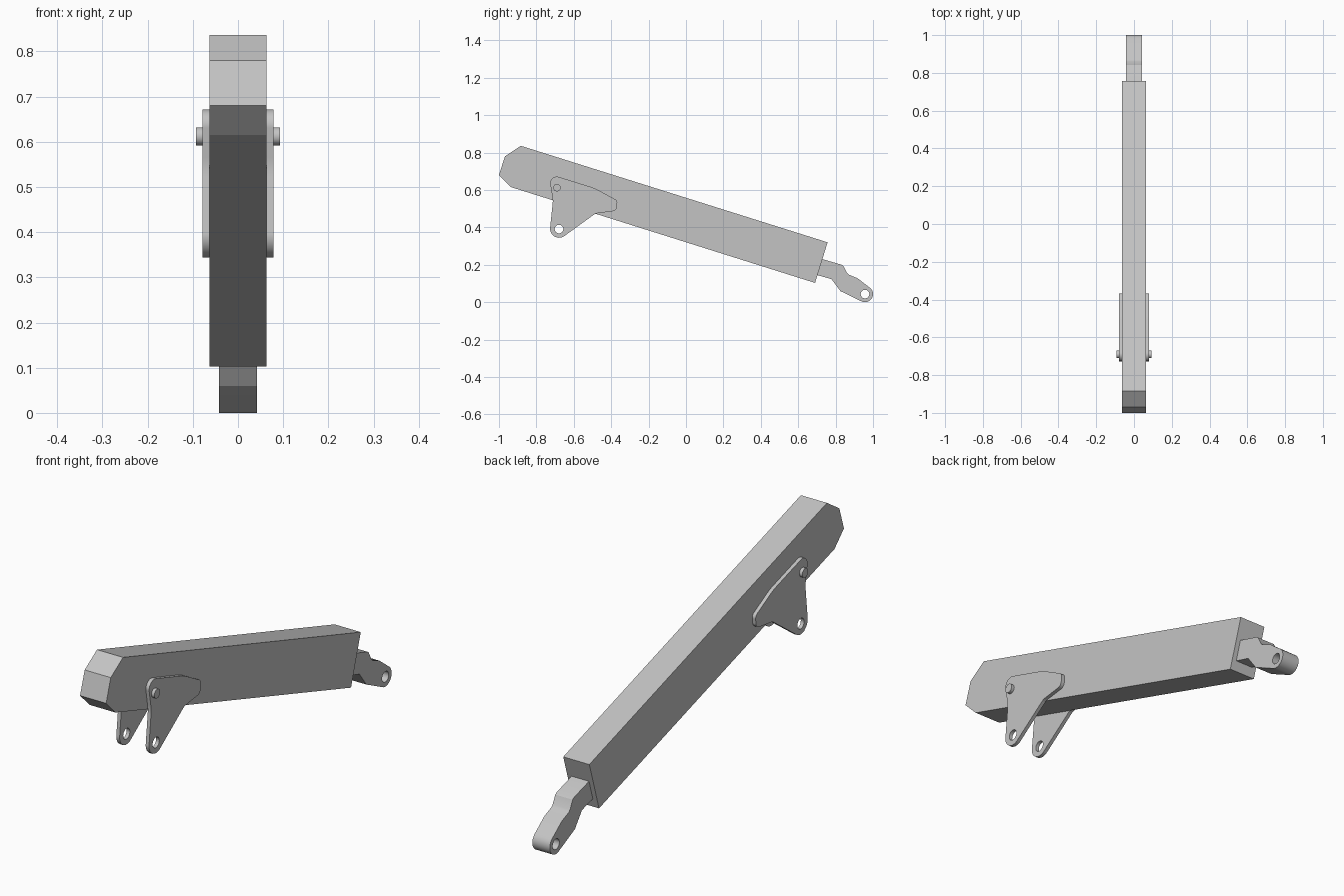
import bpy
import bmesh
from math import radians, cos, sin, tan
from mathutils import Vector

cube = bpy.data.objects.get("Cube")
if cube:
    bpy.data.objects.remove(cube, do_unlink=True)

GREY = (0.55, 0.55, 0.55, 1)
steel = bpy.data.materials.new("plain grey")
steel.use_nodes = True
steel.diffuse_color = GREY
steel.node_tree.nodes["Principled BSDF"].inputs["Base Color"].default_value = GREY


def arc(y, z, r, start, end, steps):
    """Points along an arc in the side plane, angles in degrees."""
    angles = [radians(start + (end - start) * i / steps) for i in range(steps + 1)]
    return [Vector((y + r * cos(a), z + r * sin(a))) for a in angles]


def circle(y, z, r, steps=32):
    return arc(y, z, r, 0, 360, steps)[:-1]


def rounded(corners, steps=10):
    """Outline whose corners (y, z, radius) are filleted."""
    points = []
    for i, (y, z, r) in enumerate(corners):
        p = Vector((y, z))
        a = (Vector(corners[i - 1][:2]) - p).normalized()
        b = (Vector(corners[(i + 1) % len(corners)][:2]) - p).normalized()
        half = a.angle(b) / 2
        centre = p + (a + b).normalized() * (r / sin(half))
        reach = r / tan(half)
        start, end = p + a * reach - centre, p + b * reach - centre
        for k in range(steps + 1):
            ray = start.lerp(end, k / steps).normalized()
            points.append(centre + ray * r)
    return points


def plate(name, outline, x0, x1, holes=()):
    """Side outline with holes, extruded from x0 to x1."""
    bm = bmesh.new()
    for loop in (outline, *holes):
        verts = [bm.verts.new((x0, p[0], p[1])) for p in loop]
        for i, v in enumerate(verts):
            bm.edges.new((verts[i - 1], v))
    bmesh.ops.triangle_fill(bm, use_beauty=True, edges=bm.edges[:])
    grown = bmesh.ops.extrude_face_region(bm, geom=bm.faces[:], use_keep_orig=True)
    moved = [g for g in grown["geom"] if isinstance(g, bmesh.types.BMVert)]
    bmesh.ops.translate(bm, verts=moved, vec=(x1 - x0, 0, 0))
    bmesh.ops.recalc_face_normals(bm, faces=bm.faces[:])
    mesh = bpy.data.meshes.new(name)
    bm.to_mesh(mesh)
    bm.free()
    mesh.materials.append(steel)
    obj = bpy.data.objects.new(name, mesh)
    bpy.context.collection.objects.link(obj)
    bpy.ops.object.select_all(action="DESELECT")
    obj.select_set(True)
    bpy.context.view_layer.objects.active = obj
    bpy.ops.object.shade_smooth_by_angle(angle=radians(25))
    return obj


# Sloping box beam with a chamfered front end
plate("beam", [(-1, 0.68), (-0.968, 0.78), (-0.883, 0.836), (0.757, 0.32),
               (0.69, 0.103), (-0.935, 0.615)], -0.063, 0.063)

# Cranked lug at the rear end, with a pivot hole
lug = [(0.68, 0.245), (0.832, 0.2), (0.842, 0.193), (0.86, 0.157), (0.869, 0.148),
       (0.917, 0.128)]
lug += arc(0.957, 0.043, 0.043, 55, -112, 24)
lug += [(0.826, 0.059), (0.778, 0.123), (0.68, 0.151)]
plate("rear_lug", lug, -0.042, 0.042, [circle(0.957, 0.043, 0.023)])

# Rounded bracket plates and their pins on both sides
bracket = rounded([(-0.735, 0.687, 0.035), (-0.489, 0.61, 0.2), (-0.366, 0.543, 0.022),
                   (-0.372, 0.489, 0.025), (-0.484, 0.474, 0.05),
                   (-0.738, 0.29, 0.048), (-0.711, 0.545, 0.15)])
for side, s in (("left", 1), ("right", -1)):
    plate("bracket_" + side, bracket, s * 0.063, s * 0.079, [circle(-0.679, 0.391, 0.023)])
    plate("pin_" + side, circle(-0.69, 0.612, 0.02), s * 0.06, s * 0.093)
